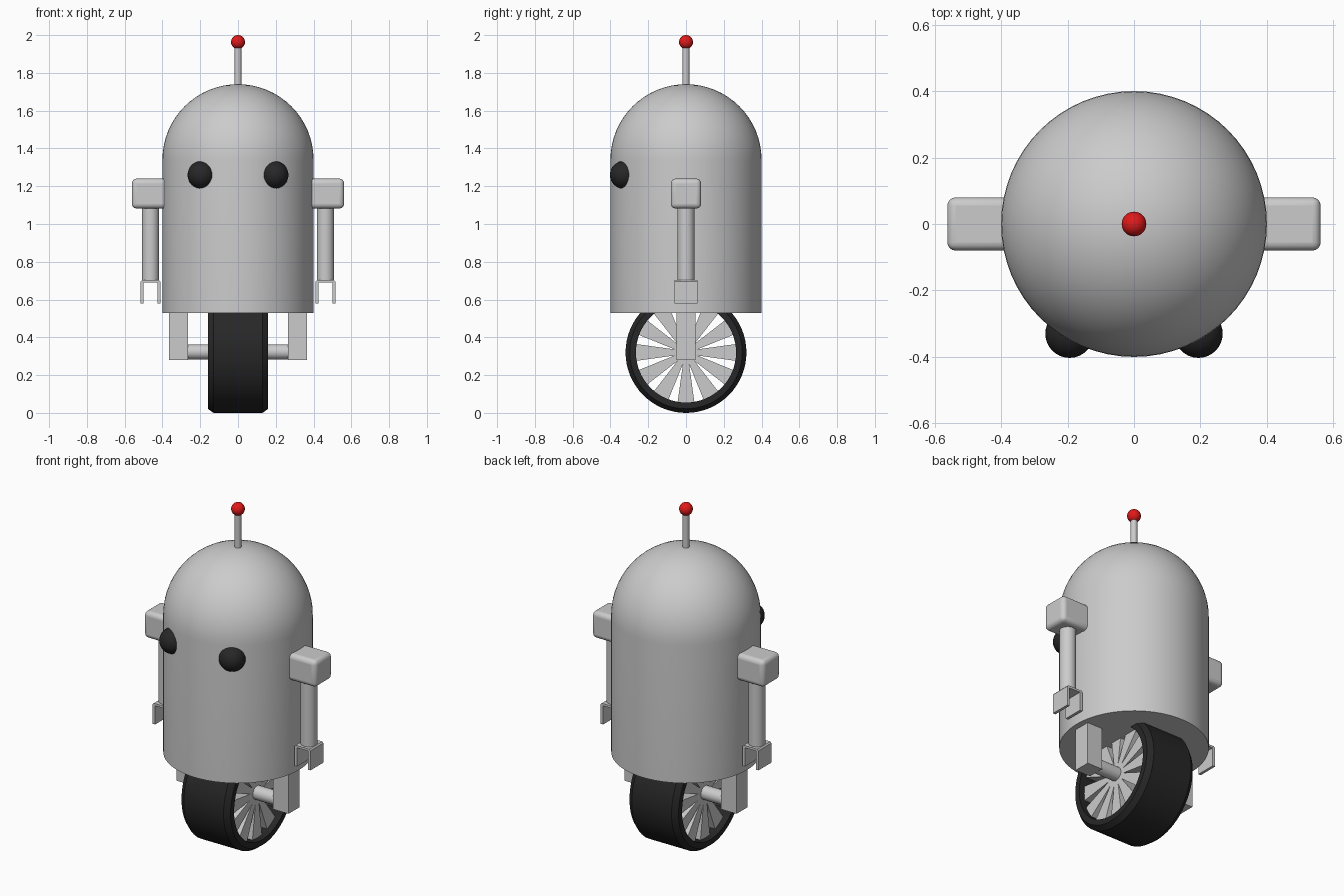
import bpy, bmesh
from math import sin, cos, pi, radians
from mathutils import Matrix

if "Cube" in bpy.data.objects:
    bpy.data.objects.remove(bpy.data.objects["Cube"])


def material(name, colour):
    m = bpy.data.materials.new(name)
    m.diffuse_color = (*colour, 1)
    m.use_nodes = True
    m.node_tree.nodes["Principled BSDF"].inputs["Base Color"].default_value = m.diffuse_color
    return m


BLACK = material("black_rubber", (0.02, 0.02, 0.02))
RED = material("red", (0.75, 0.01, 0.01))


def finish(name, mat=None, smooth=True):
    ob = bpy.context.object
    ob.name = name
    if mat:
        ob.data.materials.append(mat)
    if smooth:
        bpy.ops.object.shade_smooth_by_angle(angle=radians(35))
    return ob


def from_bmesh(name, bm, mat=None):
    bmesh.ops.recalc_face_normals(bm, faces=bm.faces)
    me = bpy.data.meshes.new(name)
    bm.to_mesh(me)
    bm.free()
    ob = bpy.data.objects.new(name, me)
    bpy.context.collection.objects.link(ob)
    bpy.ops.object.select_all(action='DESELECT')
    ob.select_set(True)
    bpy.context.view_layer.objects.active = ob
    return finish(name, mat)


def lathe(name, profile, steps, mat=None, along_x=False, z=0, closed=False):
    """Spin (radius, height) points around the z axis, or the x axis."""
    bm = bmesh.new()
    vs = [bm.verts.new((r, 0, h)) for r, h in profile]
    es = [bm.edges.new(p) for p in zip(vs, vs[1:])]
    if closed:
        es.append(bm.edges.new((vs[-1], vs[0])))
    bmesh.ops.spin(bm, geom=vs + es, cent=(0, 0, 0), axis=(0, 0, 1),
                   angle=2 * pi, steps=steps, use_merge=False)
    bmesh.ops.remove_doubles(bm, verts=bm.verts, dist=1e-4)
    if along_x:
        bm.transform(Matrix.Rotation(pi / 2, 4, 'Y'))
    bm.transform(Matrix.Translation((0, 0, z)))
    return from_bmesh(name, bm, mat)


def box(name, lo, hi, bevel=0):
    c = [(a + b) / 2 for a, b in zip(lo, hi)]
    bpy.ops.mesh.primitive_cube_add(size=1, location=c)
    ob = bpy.context.object
    ob.scale = [abs(b - a) for a, b in zip(lo, hi)]
    bpy.ops.object.transform_apply(location=False, rotation=False, scale=True)
    if bevel:
        m = ob.modifiers.new("bevel", 'BEVEL')
        m.width, m.segments = bevel, 4
    return finish(name, smooth=bevel > 0)


def rod(name, r, loc, length, rot=(0, 0, 0)):
    bpy.ops.mesh.primitive_cylinder_add(vertices=32, radius=r, depth=length,
                                        location=loc, rotation=rot)
    return finish(name)


def ball(name, r, loc, mat):
    bpy.ops.mesh.primitive_uv_sphere_add(segments=32, ring_count=16,
                                         radius=r, location=loc)
    return finish(name, mat)


# Domed body with a flat closed base
dome = [(0.4 * cos(a * pi / 32), 1.34 + 0.4 * sin(a * pi / 32)) for a in range(17)]
lathe("body", [(0, 0.53), (0.4, 0.53)] + dome, 64)

# Antenna
rod("antenna_rod", 0.018, (0, 0, 1.83), 0.24)
ball("antenna_tip", 0.037, (0, 0, 1.963), RED)

# Tyre
tyre = [(0.265, -0.16), (0.298, -0.16), (0.32, -0.13),
        (0.32, 0.13), (0.298, 0.16), (0.265, 0.16)]
lathe("tyre", tyre, 64, BLACK, along_x=True, z=0.32, closed=True)

# Twelve wedge-shaped spokes
bm = bmesh.new()
for i in range(12):
    rot = Matrix.Translation((0, 0, 0.32)) @ Matrix.Rotation(i * pi / 6, 4, 'X')
    outline = [(0.03, -0.012), (0.268, -0.045), (0.268, 0.045), (0.03, 0.012)]
    vs = [bm.verts.new((-0.125, y, z)) for y, z in outline]
    f = bm.faces.new(vs)
    ext = bmesh.ops.extrude_face_region(bm, geom=[f])["geom"]
    new = [g for g in ext if isinstance(g, bmesh.types.BMVert)]
    bmesh.ops.translate(bm, verts=new, vec=(0.25, 0, 0))
    bmesh.ops.transform(bm, matrix=rot, verts=vs + new)
from_bmesh("spokes", bm)

# Axle
rod("axle", 0.04, (0, 0, 0.323), 0.6, (0, pi / 2, 0))

for side, s in (("right", 1), ("left", -1)):
    # Wheel fork leg
    box(side + "_fork", (s * 0.265, -0.05, 0.28), (s * 0.365, 0.05, 0.55))
    # Eye
    ball(side + "_eye", 0.073, (s * 0.194, -0.33, 1.26), BLACK)
    # Arm
    box(side + "_shoulder", (s * 0.36, -0.08, 1.082), (s * 0.562, 0.08, 1.24), 0.025)
    rod(side + "_arm", 0.045, (s * 0.463, 0, 0.90), 0.40)
    # Two-fingered gripper
    bm = bmesh.new()
    outline = [(-0.052, 0.58), (-0.052, 0.695), (-0.045, 0.703), (0.045, 0.703),
               (0.052, 0.695), (0.052, 0.58), (0.036, 0.58), (0.036, 0.69),
               (-0.036, 0.69), (-0.036, 0.58)]
    f = bm.faces.new([bm.verts.new((s * 0.463 + x, -0.06, z)) for x, z in outline])
    ext = bmesh.ops.extrude_face_region(bm, geom=[f])["geom"]
    bmesh.ops.translate(bm, vec=(0, 0.12, 0),
                        verts=[g for g in ext if isinstance(g, bmesh.types.BMVert)])
    from_bmesh(side + "_gripper", bm)
